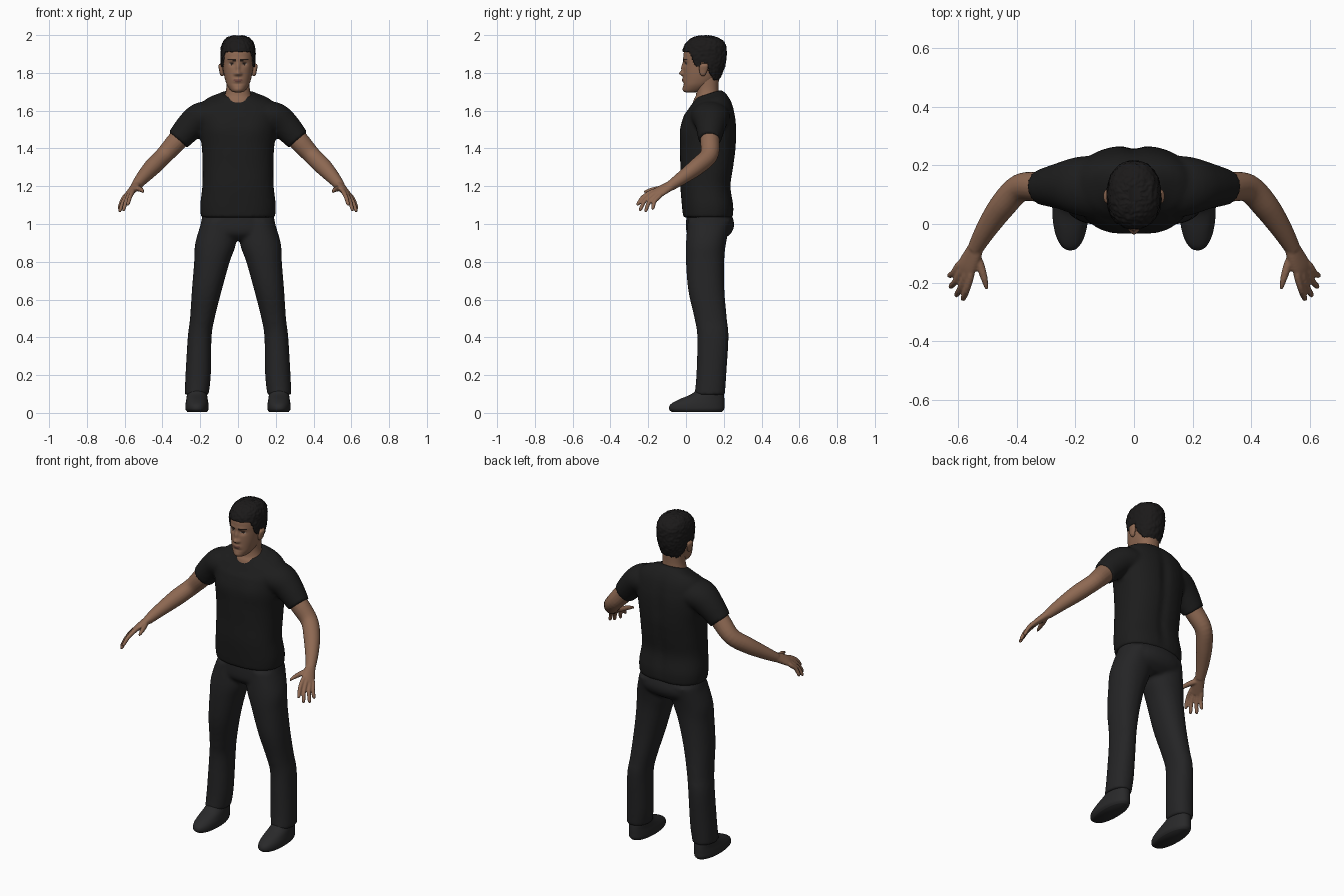
import bpy, bmesh, math
from mathutils import Vector, noise


def material(name, *rgb):
    m = bpy.data.materials.new(name)
    m.diffuse_color = (*rgb, 1)
    return m


SKIN = material("brown skin", 0.27, 0.14, 0.085)
LIP = material("lip brown", 0.19, 0.08, 0.06)
WHITE = material("eye white", 0.36, 0.31, 0.27)
DARK = material("brow and iris dark", 0.02, 0.012, 0.009)
SHIRT = material("shirt black", 0.012, 0.012, 0.012)
TROUSER = material("trouser charcoal", 0.018, 0.018, 0.019)
SHOE = material("shoe charcoal", 0.022, 0.022, 0.023)
HAIR = material("hair black", 0.011, 0.010, 0.010)


def smooth_keys(keys, n):
    """Catmull-Rom interpolation through rows of numbers."""
    k = [keys[0]] + list(keys) + [keys[-1]]
    out = []
    for i in range(1, len(k) - 2):
        for j in range(n):
            t = j / n
            out.append([0.5 * (2 * b + (c - a) * t + (2 * a - 5 * b + 4 * c - d) * t * t
                               + (3 * b - a - 3 * c + d) * t ** 3)
                        for a, b, c, d in zip(*k[i - 1:i + 3])])
    return out + [list(keys[-1])]


def skin_rings(bm, rings):
    vs = [[bm.verts.new(p) for p in r] for r in rings]
    n = len(vs[0])
    for a, b in zip(vs, vs[1:]):
        for i in range(n):
            bm.faces.new((a[i], a[(i + 1) % n], b[(i + 1) % n], b[i]))
    bm.faces.new(vs[0][::-1])
    bm.faces.new(vs[-1])


def oval(i, seg, power):
    a = 2 * math.pi * i / seg
    f = lambda v: math.copysign(abs(v) ** (2 / power), v)
    return f(math.cos(a)), f(math.sin(a))


def stack(bm, keys, s=1, seg=40, n=5, power=2.2):
    """Upright loft; rows are z, centre x, front y, back y, half width."""
    rings = []
    for z, cx, yf, yb, rx in smooth_keys(keys, n):
        pts = [oval(i, seg, power) for i in range(seg)]
        rings.append([(s * (cx + rx * c), (yf + yb) / 2 + (yb - yf) / 2 * d, z) for c, d in pts])
    skin_rings(bm, rings)


def tube(bm, keys, s=1, ref=(0, 1, 0), seg=20, n=5):
    """Loft along a path; rows are x, y, z, thickness radius, radius along ref."""
    rows = smooth_keys(keys, n)
    ref, rings = Vector(ref), []
    for i, (x, y, z, a, b) in enumerate(rows):
        t = (Vector(rows[min(i + 1, len(rows) - 1)][:3]) - Vector(rows[max(i - 1, 0)][:3])).normalized()
        v = (ref - t * t.dot(ref)).normalized()
        u = t.cross(v)
        ring = []
        for j in range(seg):
            c, d = oval(j, seg, 2)
            p = Vector((x, y, z)) + u * a * c + v * b * d
            ring.append((s * p.x, p.y, p.z))
        rings.append(ring)
    skin_rings(bm, rings)


def bump(bm, centre, radii, dy):
    """Push the surface along y with a soft falloff."""
    for v in bm.verts:
        e = sum(((p - c) / r) ** 2 for p, c, r in zip(v.co, centre, radii))
        v.co.y += dy * math.exp(-e)


def finish(bm, name, mats, voxel=0, relax=4):
    bmesh.ops.recalc_face_normals(bm, faces=bm.faces[:])
    for f in bm.faces:
        f.smooth = True
    me = bpy.data.meshes.new(name)
    bm.to_mesh(me)
    bm.free()
    ob = bpy.data.objects.new(name, me)
    bpy.context.collection.objects.link(ob)
    for m in mats:
        me.materials.append(m)
    if voxel:
        r = ob.modifiers.new("blend", 'REMESH')
        r.mode, r.voxel_size, r.use_smooth_shade = 'VOXEL', voxel, True
        q = ob.modifiers.new("relax", 'SMOOTH')
        q.factor, q.iterations = 0.5, relax
    return ob


# T-shirt: torso and two short sleeves blended together
bm = bmesh.new()
stack(bm, [(1.035, 0, -.015, .250, .196), (1.10, 0, -.022, .252, .200), (1.20, 0, -.03, .238, .189),
           (1.30, 0, -.03, .252, .188), (1.40, 0, -.032, .265, .191), (1.50, 0, -.028, .268, .204),
           (1.57, 0, -.012, .262, .207), (1.62, 0, .01, .245, .200), (1.655, 0, .028, .22, .170),
           (1.675, 0, .042, .20, .120), (1.69, 0, .05, .188, .088)], power=2.4)
for z in (1.15, 1.3, 1.45, 1.55):
    bump(bm, (0, .26, z), (.025, .1, .09), -.009)
for s in (1, -1):
    bump(bm, (s * .09, -.03, 1.5), (.07, .08, .06), -.008)
for v in bm.verts:  # collar lower at the front
    v.co.z += (v.co.y - .12) * .32 * max(0, min(1, (v.co.z - 1.58) / .09))
for s in (1, -1):
    tube(bm, [(.10, .125, 1.57, .08, .11), (.19, .13, 1.563, .083, .10),
              (.25, .13, 1.52, .077, .08), (.318, .125, 1.445, .064, .06)], s, seg=32)
finish(bm, "t_shirt", [SHIRT], .01)

# Trousers: pelvis and two legs
bm = bmesh.new()
stack(bm, [(.915, 0, .04, .19, .12), (.95, 0, .005, .238, .19), (1.0, 0, 0, .255, .198), (1.07, 0, .005, .235, .18)])
for s in (1, -1):
    stack(bm, [(1.02, .10, .01, .24, .09), (.9, .118, 0, .212, .108), (.8, .138, 0, .202, .094),
               (.65, .165, .012, .203, .079), (.5, .189, .045, .216, .065), (.4, .203, .06, .225, .063),
               (.2, .211, .055, .213, .067), (.095, .219, .045, .206, .063)], s)
finish(bm, "trousers", [TROUSER], .01)

# Shoes
bm = bmesh.new()
for s in (1, -1):
    stack(bm, [(.005, .216, -.075, .19, .052), (.02, .217, -.09, .202, .061), (.045, .217, -.082, .203, .061),
               (.07, .217, -.04, .203, .057), (.10, .217, .03, .2, .053), (.13, .217, .06, .19, .05)], s)
finish(bm, "shoes", [SHOE])

# Arms with palms, four fingers and thumb
ACROSS = (.045, .04, -.03)
FINGERS = [((.557, -.178, 1.172), (.585, -.262, 1.10)), ((.575, -.175, 1.16), (.608, -.248, 1.07)),
           ((.589, -.16, 1.15), (.628, -.218, 1.065)), ((.598, -.14, 1.147), (.632, -.18, 1.077))]
for s, side in ((1, "left"), (-1, "right")):
    bm = bmesh.new()
    tube(bm, [(.24, .128, 1.53, .05, .05), (.32, .127, 1.442, .054, .051), (.39, .122, 1.365, .047, .048),
              (.45, .06, 1.305, .046, .045), (.505, -.02, 1.245, .036, .036), (.542, -.085, 1.2, .026, .027)], s)
    tube(bm, [(.535, -.07, 1.208, .024, .026), (.552, -.11, 1.188, .021, .034),
              (.57, -.145, 1.168, .017, .038), (.58, -.172, 1.153, .012, .036)], s, ACROSS)
    for base, tip in FINGERS:
        b, t = Vector(base), Vector(tip)
        mid = b.lerp(t, .5) + Vector((0, -.006, .008))
        start = b.lerp(Vector((.555, -.11, 1.185)), .4)
        tube(bm, [(*start, .011, .011), (*b, .0125, .012), (*mid, .0115, .011),
                  (*b.lerp(t, .9), .0095, .0095), (*t, .004, .004)], s, ACROSS, 12)
    tube(bm, [(.545, -.095, 1.192, .015, .017), (.525, -.14, 1.187, .015, .015),
              (.511, -.185, 1.18, .012, .012), (.502, -.222, 1.17, .006, .006)], s, (0, 0, 1), 12)
    finish(bm, side + "_arm", [SKIN], .005, 2)

# Neck
bm = bmesh.new()
stack(bm, [(1.61, 0, .03, .18, .09), (1.655, 0, .04, .182, .082), (1.68, 0, .052, .175, .07),
           (1.72, 0, .055, .172, .062), (1.78, 0, .05, .175, .062)])
finish(bm, "neck", [SKIN])

# Head with a sculpted face
HEAD = [(1.697, 0, .002, .05, .015), (1.703, 0, -.010, .08, .034), (1.73, 0, -.014, .125, .055),
        (1.76, 0, -.014, .16, .067), (1.80, 0, -.014, .182, .076), (1.85, 0, -.013, .198, .082),
        (1.90, 0, -.013, .204, .083), (1.94, 0, 0, .20, .078), (1.968, 0, .025, .178, .062),
        (1.983, 0, .055, .145, .040), (1.989, 0, .085, .115, .012)]
bm = bmesh.new()
stack(bm, HEAD, seg=120, n=9, power=2.25)
bump(bm, (0, -.015, 1.797), (.015, .05, .012), -.020)
bump(bm, (0, -.015, 1.828), (.010, .05, .026), -.012)
bump(bm, (0, -.015, 1.762), (.024, .05, .012), -.007)
bump(bm, (0, -.015, 1.712), (.024, .05, .014), -.006)
bump(bm, (0, -.015, 1.742), (.026, .05, .007), .003)
for s in (1, -1):
    bump(bm, (s * .033, -.01, 1.847), (.018, .05, .012), .008)
    bump(bm, (s * .032, -.01, 1.872), (.026, .05, .009), -.004)
    bump(bm, (s * .014, -.015, 1.793), (.008, .04, .007), -.006)
for f in bm.faces:
    c = f.calc_center_median()
    x, z = abs(c.x), c.z
    if c.y > .04:
        continue
    if (x / .025) ** 2 + ((z - 1.761) / .009) ** 2 < 1:
        f.material_index = 1
    eye = ((x - .033) / .015) ** 2 + ((z - 1.848) / .0065) ** 2
    if eye < 1:
        f.material_index = 3 if abs(x - .033) < .0065 or z > 1.851 else 2
    if .013 < x < .055 and abs(z - 1.867 - .1 * (x - .013)) < .0045:
        f.material_index = 3
finish(bm, "head", [SKIN, LIP, WHITE, DARK])

# Ears
bm = bmesh.new()
for s in (1, -1):
    stack(bm, [(1.783, .083, .084, .096, .004), (1.792, .085, .075, .104, .010), (1.815, .089, .07, .114, .011),
               (1.838, .092, .072, .118, .012), (1.85, .09, .085, .112, .005)], s, 20)
finish(bm, "ears", [SKIN])

# Short hair: textured shell trimmed along a hairline
LINE = [(-.1, 1.918), (.015, 1.912), (.03, 1.885), (.045, 1.84), (.072, 1.828), (.08, 1.855),
        (.112, 1.85), (.125, 1.80), (.15, 1.762), (.4, 1.752)]


def hairline(y):
    for (a, p), (b, q) in zip(LINE, LINE[1:]):
        if y <= b:
            return p + (q - p) * (y - a) / (b - a)
    return LINE[-1][1]


bm = bmesh.new()
stack(bm, [(z + .008 * max(0, min(1, (z - 1.85) / .12)), cx, yf - .008, yb + .011, rx + .009)
           for z, cx, yf, yb, rx in HEAD], seg=120, n=9, power=2.25)
bm.normal_update()
for v in bm.verts:
    v.co += v.normal * (noise.noise(v.co * 75) * .004 + noise.noise(v.co * 160) * .002)
bmesh.ops.delete(bm, geom=[f for f in bm.faces if f.calc_center_median().z < hairline(f.calc_center_median().y)],
                 context='FACES')
hair = finish(bm, "hair", [HAIR])
sol = hair.modifiers.new("thickness", 'SOLIDIFY')
sol.thickness, sol.offset = .012, -1
